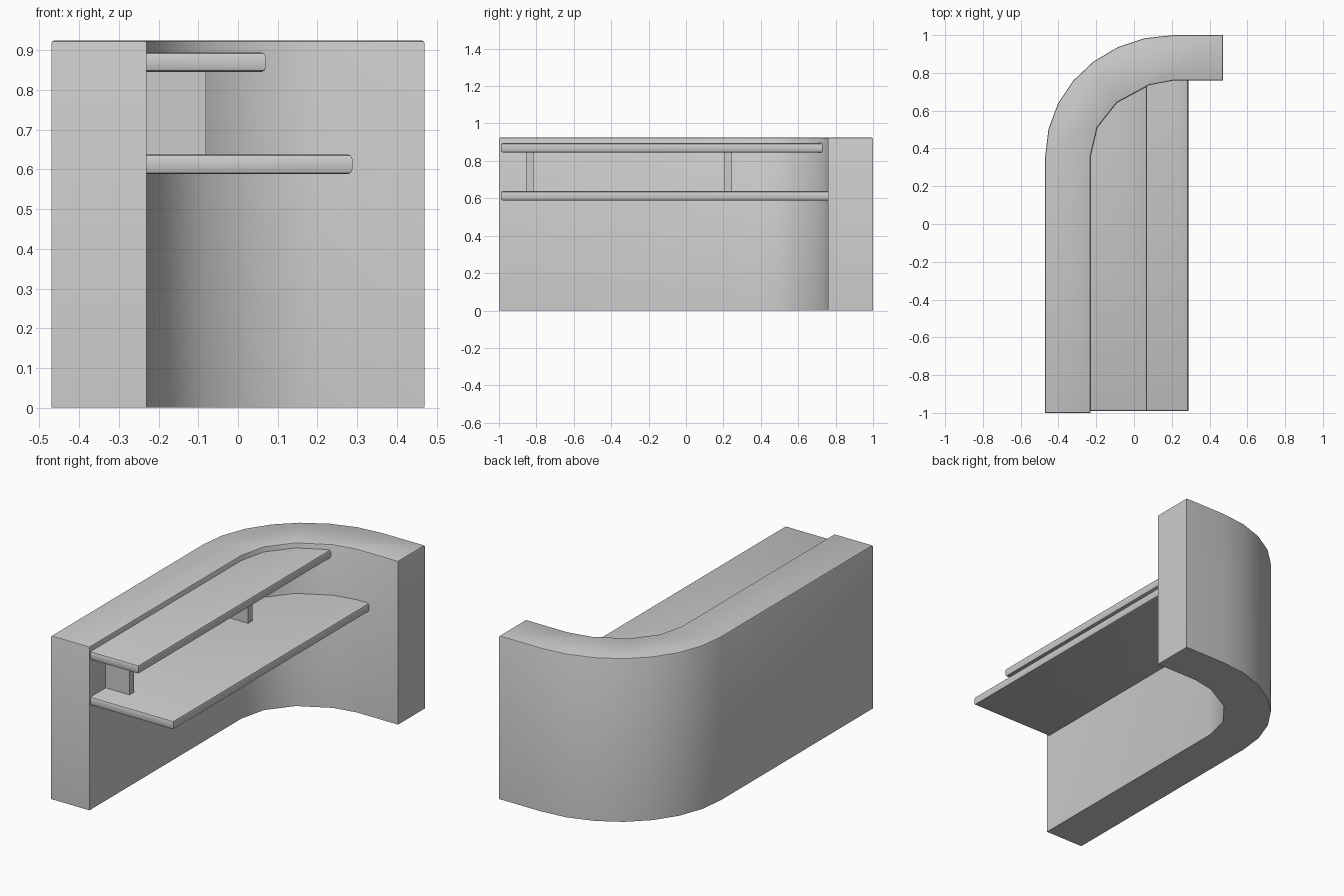
import bpy, bmesh, math

if "Cube" in bpy.data.objects:
    bpy.data.objects.remove(bpy.data.objects["Cube"])


def prism(name, outline, z0, z1, bevel, pick):
    """Extrude an outline upward and bevel the edges chosen by pick(a, b)."""
    bm = bmesh.new()
    base = bm.faces.new([bm.verts.new((x, y, z0)) for x, y in outline])
    ext = bmesh.ops.extrude_face_region(bm, geom=[base], use_keep_orig=True)
    for v in ext["geom"]:
        if isinstance(v, bmesh.types.BMVert):
            v.co.z = z1
    bmesh.ops.recalc_face_normals(bm, faces=bm.faces)
    edges = [e for e in bm.edges if pick(e.verts[0].co, e.verts[1].co)]
    if edges:
        bmesh.ops.bevel(bm, geom=edges, offset=bevel, segments=2,
                        profile=0.5, affect='EDGES')
    bmesh.ops.recalc_face_normals(bm, faces=bm.faces)
    mesh = bpy.data.meshes.new(name)
    bm.to_mesh(mesh)
    bm.free()
    obj = bpy.data.objects.new(name, mesh)
    bpy.context.collection.objects.link(obj)
    bpy.ops.object.select_all(action='DESELECT')
    obj.select_set(True)
    bpy.context.view_layer.objects.active = obj
    bpy.ops.object.shade_smooth_by_angle(angle=math.radians(35))
    return obj


def arc(cx, cy, rx, ry, n):
    """Quarter ellipse from the left side to the back."""
    return [(cx - rx * math.cos(math.pi / 2 * i / n),
             cy + ry * math.sin(math.pi / 2 * i / n)) for i in range(n + 1)]


# Curved counter wall
outer = [(-0.47, -1)] + arc(0.21, 0.36, 0.68, 0.64, 7) + [(0.47, 1)]
inner = [(-0.23, -1), (-0.23, 0.36), (-0.195, 0.51), (-0.09, 0.643),
         (0.08, 0.735), (0.21, 0.76), (0.47, 0.76)]
H = 0.925
prism("curved_wall", outer + inner[::-1], 0, H, 0.008,
      lambda a, b: min(a.z, b.z) > H - 1e-4)


# Shelves fitted against the inner wall, rounded on the exposed edges
def shelf(name, x1, y1, z0, z1):
    back = [(-0.23, -0.99)] + [p for p in inner[1:] if p[0] < x1 - 0.005]
    outline = back + [(x1, y1), (x1, -0.99)]

    def exposed(a, b):
        flat = abs(a.z - b.z) < 1e-4
        front = max(a.y, b.y) < -0.98
        side = min(a.x, b.x) > x1 - 1e-4
        return flat and (front or side)
    prism(name, outline, z0, z1, 0.012, exposed)


shelf("upper_shelf", 0.07, 0.73, 0.845, 0.895)
shelf("lower_shelf", 0.288, 0.76, 0.588, 0.638)

# Upright supports between the shelves
for i, y in enumerate((-0.835, 0.225)):
    prism(f"support_{i + 1}",
          [(-0.23, y - 0.02), (-0.08, y - 0.02), (-0.08, y + 0.02), (-0.23, y + 0.02)],
          0.638, 0.845, 0, lambda a, b: False)
